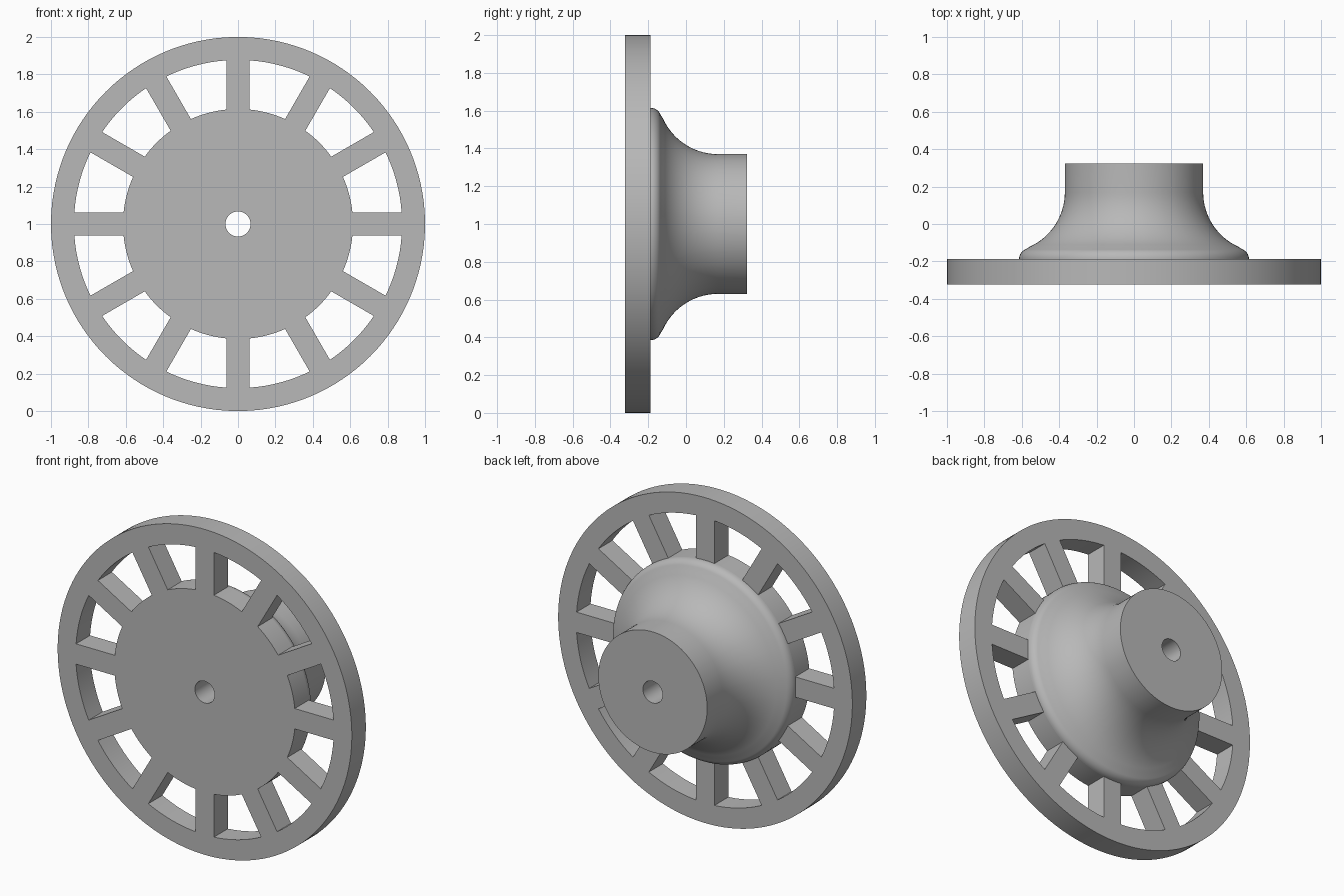
import bpy, bmesh, math

if "Cube" in bpy.data.objects:
    bpy.data.objects.remove(bpy.data.objects["Cube"])

SPOKES = 12
HOLE, HUB, RIM_IN, RIM_OUT = 0.067, 0.615, 0.877, 1.0   # radii
HALF = 0.0625                                           # half spoke width
FRONT, STEP, BACK = -0.323, -0.187, 0.323               # depths along y
SPOKE_COLS, GAP_COLS = 3, 8

grey = bpy.data.materials.new("grey metal")
grey.diffuse_color = (0.48, 0.48, 0.48, 1)
grey.use_nodes = True
grey.node_tree.nodes["Principled BSDF"].inputs["Base Color"].default_value = grey.diffuse_color


def ring_angles(radius):
    """Angles whose spoke edges stay parallel at any radius."""
    h = math.asin(HALF / radius)
    sector = 2 * math.pi / SPOKES
    out = []
    for s in range(SPOKES):
        out += [s * sector - h + 2 * h * k / SPOKE_COLS for k in range(SPOKE_COLS)]
        out += [s * sector + h + (sector - 2 * h) * k / GAP_COLS for k in range(GAP_COLS)]
    return out


def add_ring(bm, radius, y, angles):
    return [bm.verts.new((radius * math.cos(a), y, 1 + radius * math.sin(a))) for a in angles]


def bridge(bm, a, b, keep=lambda i: True):
    n = len(a)
    for i in range(n):
        if keep(i):
            j = (i + 1) % n
            bm.faces.new((a[i], b[i], b[j], a[j]))


def finish(bm, name):
    mesh = bpy.data.meshes.new(name)
    bm.to_mesh(mesh)
    bm.free()
    mesh.materials.append(grey)
    ob = bpy.data.objects.new(name, mesh)
    bpy.context.collection.objects.link(ob)
    bpy.ops.object.select_all(action='DESELECT')
    bpy.context.view_layer.objects.active = ob
    ob.select_set(True)
    bpy.ops.object.shade_smooth_by_angle(angle=math.radians(30))
    return ob


# spoked plate: central disc, twelve spokes and rim in one slab
hub_a, rim_a = ring_angles(HUB), ring_angles(RIM_IN)
bm = bmesh.new()
rings = [add_ring(bm, r, FRONT, a) for r, a in
         ((HOLE, hub_a), (HUB, hub_a), (RIM_IN, rim_a), (RIM_OUT, rim_a))]
bridge(bm, rings[0], rings[1])
bridge(bm, rings[1], rings[2], lambda i: i % (SPOKE_COLS + GAP_COLS) < SPOKE_COLS)
bridge(bm, rings[2], rings[3])
front = list(bm.faces)
edges = [e for e in bm.edges if e.is_boundary]
back = bmesh.ops.duplicate(bm, geom=list(bm.verts) + list(bm.edges) + front)
twin = back["vert_map"]
for v in [g for g in back["geom"] if isinstance(g, bmesh.types.BMVert)]:
    v.co.y = STEP
for e in edges:
    a, b = e.verts
    bm.faces.new((a, b, twin[b], twin[a]))
bmesh.ops.recalc_face_normals(bm, faces=bm.faces)
finish(bm, "spoked_plate")

# flared hub: rounded lip, concave sweep, straight neck, bored through
LIP, SWEEP, NECK = 0.056, 0.32, 0.37
lip_r, sweep_r, sweep_y = HUB - LIP, NECK + SWEEP, 0.17
tangent = math.atan2(sweep_y - STEP, sweep_r - lip_r)
profile = [(lip_r + LIP * math.cos(t), STEP + LIP * math.sin(t))
           for t in (tangent * k / 8 for k in range(9))]
for k in range(1, 17):
    t = math.pi + tangent * (1 - k / 16)
    profile.append((sweep_r + SWEEP * math.cos(t), sweep_y + SWEEP * math.sin(t)))
profile += [(NECK, BACK), (HOLE, BACK), (HOLE, STEP)]

bm = bmesh.new()
rings = [add_ring(bm, r, y, hub_a) for r, y in profile]
for a, b in zip(rings, rings[1:]):
    bridge(bm, a, b)
bridge(bm, rings[-1], rings[0])
bmesh.ops.recalc_face_normals(bm, faces=bm.faces)
finish(bm, "flared_hub")
